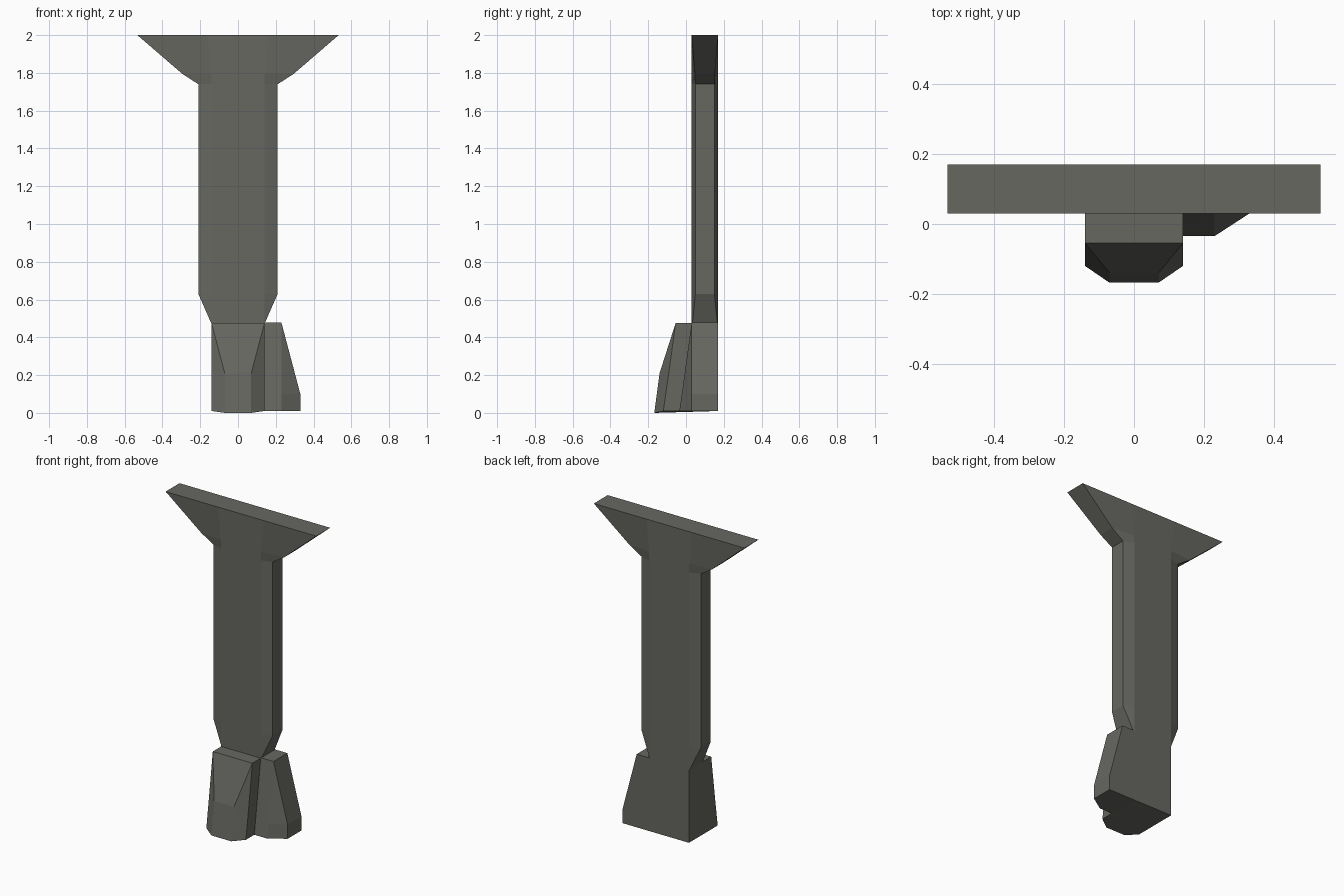
import bpy, bmesh

if "Cube" in bpy.data.objects:
    bpy.data.objects.remove(bpy.data.objects["Cube"])

stone = bpy.data.materials.new("dark_warm_grey")
stone.diffuse_color = (0.135, 0.135, 0.12, 1)
stone.use_nodes = True
stone.node_tree.nodes["Principled BSDF"].inputs["Base Color"].default_value = stone.diffuse_color


def loft(name, rings):
    """Skin a stack of closed rings, capping both ends."""
    bm = bmesh.new()
    rows = [[bm.verts.new(p) for p in ring] for ring in rings]
    n = len(rows[0])
    for a, b in zip(rows, rows[1:]):
        for i in range(n):
            j = (i + 1) % n
            bm.faces.new((a[i], a[j], b[j], b[i]))
    bm.faces.new(rows[0][::-1])
    bm.faces.new(rows[-1])
    bmesh.ops.remove_doubles(bm, verts=bm.verts, dist=0.0005)
    bmesh.ops.recalc_face_normals(bm, faces=bm.faces)
    mesh = bpy.data.meshes.new(name)
    bm.to_mesh(mesh)
    bm.free()
    mesh.materials.append(stone)
    obj = bpy.data.objects.new(name, mesh)
    bpy.context.collection.objects.link(obj)
    return obj


def mirrored(half):
    """Complete a ring from its right half, listed front to back."""
    return half + [(-x, y, z) for x, y, z in reversed(half)]


def shaft_ring(z, inner, outer, inset):
    # chamfered bar section: broad front and back, narrower sides
    return mirrored([(inner, 0.03, z), (outer, 0.03 + inset, z),
                     (outer, 0.17 - inset, z), (inner, 0.17, z)])


# Chamfered shaft flaring into the T-shaped head
loft("shaft_and_head", [
    shaft_ring(0.475, 0.14, 0.142, 0.004),
    shaft_ring(0.63, 0.14, 0.21, 0.02),
    shaft_ring(1.74, 0.14, 0.21, 0.02),
    shaft_ring(1.795, 0.142, 0.295, 0.017),
    shaft_ring(2.0, 0.16, 0.533, 0.0),
])

# Front foot: sloping block whose nose narrows towards the floor
loft("front_foot", [
    mirrored([(xn, yn, zn), (0.14, yc, zc), (0.14, 0.17, zc)])
    for xn, yn, zn, yc, zc in [
        (0.07, -0.168, 0.0, -0.12, 0.01),
        (0.07, -0.14, 0.21, -0.09, 0.22),
        (0.14, -0.055, 0.475, -0.055, 0.475),
    ]
])

# Side foot: buttress on the right, with a sloped chamfered front corner
loft("side_foot", [
    [(0.14, yf, z), (0.23, yf, z), (x, 0.03, z), (x, 0.17, z), (0.14, 0.17, z)]
    for z, yf, x in [(0.01, -0.035, 0.33), (0.1, -0.022, 0.33), (0.478, 0.03, 0.23)]
])
